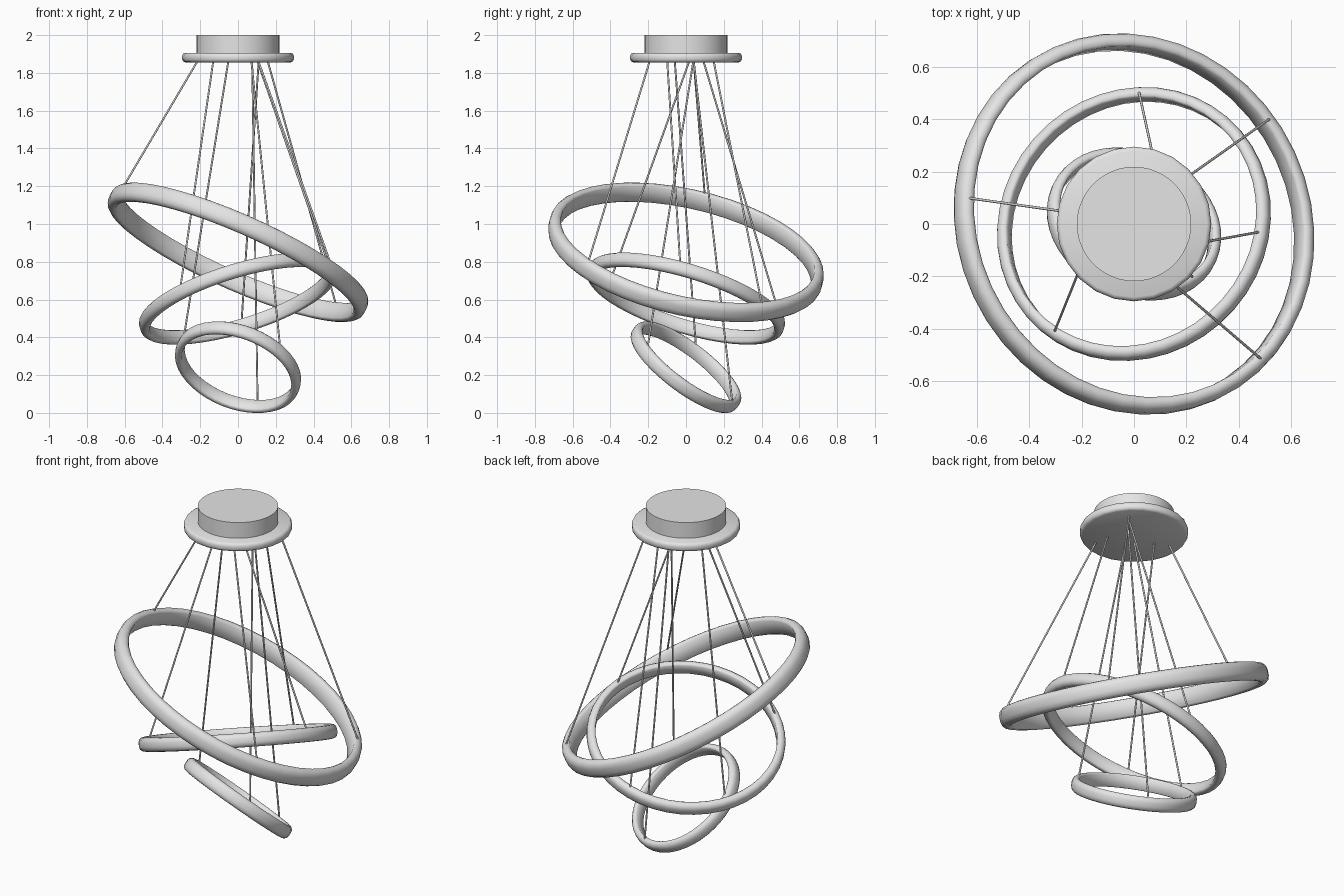
import bpy, bmesh, math
from mathutils import Vector

if "Cube" in bpy.data.objects:
    bpy.data.objects.remove(bpy.data.objects["Cube"])

metal = bpy.data.materials.new("satin_grey")
metal.diffuse_color = (0.78, 0.78, 0.78, 1)
metal.use_nodes = True
metal.node_tree.nodes["Principled BSDF"].inputs["Base Color"].default_value = metal.diffuse_color


def lathe(name, profile, sides, closed, angle=35):
    """Revolve (radius, z) points round the z axis."""
    bm = bmesh.new()
    rows = []
    for i in range(sides):
        a = 2 * math.pi * i / sides
        rows.append([bm.verts.new((r * math.cos(a), r * math.sin(a), z)) for r, z in profile])
    n = len(profile)
    for i in range(sides):
        p, q = rows[i], rows[(i + 1) % sides]
        for j in range(n if closed else n - 1):
            k = (j + 1) % n
            bm.faces.new((p[j], q[j], q[k], p[k]))
    if not closed:  # cap both ends
        bm.faces.new([r[0] for r in rows])
        bm.faces.new([r[-1] for r in rows])
    bmesh.ops.recalc_face_normals(bm, faces=bm.faces)
    me = bpy.data.meshes.new(name)
    bm.to_mesh(me)
    bm.free()
    me.materials.append(metal)
    ob = bpy.data.objects.new(name, me)
    bpy.context.collection.objects.link(ob)
    bpy.ops.object.select_all(action='DESELECT')
    ob.select_set(True)
    bpy.context.view_layer.objects.active = ob
    bpy.ops.object.shade_smooth_by_angle(angle=math.radians(angle))
    return ob


def wire(name, a, b):
    a, b = Vector(a), Vector(b)
    d = b - a
    ob = lathe(name, [(0.005, 0), (0.005, d.length)], 8, False, 60)
    ob.location = a
    ob.rotation_mode = 'QUATERNION'
    ob.rotation_quaternion = Vector((0, 0, 1)).rotation_difference(d)


def ring(name, R, t, h, zc, uphill, s, wires):
    """Tilted band: flat inside, rounded outside, hung on three wires."""
    prof = [(R - t, -h * .8), (R - t, h * .8), (R - t * .85, h * .95), (R - t * .6, h),
            (R - t * .35, h * .93), (R - t * .1, h * .68), (R, h * .3)]
    prof += [(r, -z) for r, z in reversed(prof[2:])]
    ob = lathe(name, prof, 44, True, 50)
    u = Vector((*uphill, 0)).normalized()
    c = math.sqrt(1 - s * s)
    n = Vector((-s * u.x, -s * u.y, c))
    ob.rotation_mode = 'QUATERNION'
    ob.rotation_quaternion = Vector((0, 0, 1)).rotation_difference(n)
    ob.location = (0, 0, zc)
    for i, ((x, y), top) in enumerate(wires):
        # snap the foot of the wire to the middle of the band's top
        flat = Vector((x, y, -(n.x * x + n.y * y) / n.z))
        foot = flat.normalized() * (R - t * .65) + n * h * .9
        wire(f"{name}_wire_{i + 1}", foot + Vector((0, 0, zc)), (*top, 1.87))


# Ceiling canopy: rounded flange and drum
lathe("canopy_flange", [(.280, 1.856), (.291, 1.861), (.296, 1.872), (.296, 1.889),
                        (.291, 1.901), (.280, 1.906)], 24, False, 50)
lathe("canopy_drum", [(.219, 1.90), (.219, 2.0)], 48, False)

# Rings with (foot, top) positions of their wires
ring("large_ring", .743, .056, .053, .85, (-.88, -.46), .45,
     [((-.62, .085), (-.21, .04)), ((.51, .40), (.155, .145)), ((.47, -.53), (.105, -.19))])
ring("medium_ring", .543, .046, .039, .605, (.707, -.707), .40,
     [((.03, .50), (.11, .09)), ((.47, -.04), (.10, -.10)), ((-.28, -.40), (-.13, .02))])
ring("small_ring", .345, .04, .039, .242, (-.45, -.89), .65,
     [((-.29, .03), (-.05, -.06)), ((.10, .24), (.075, .04)), ((.20, -.21), (.07, .04))])
